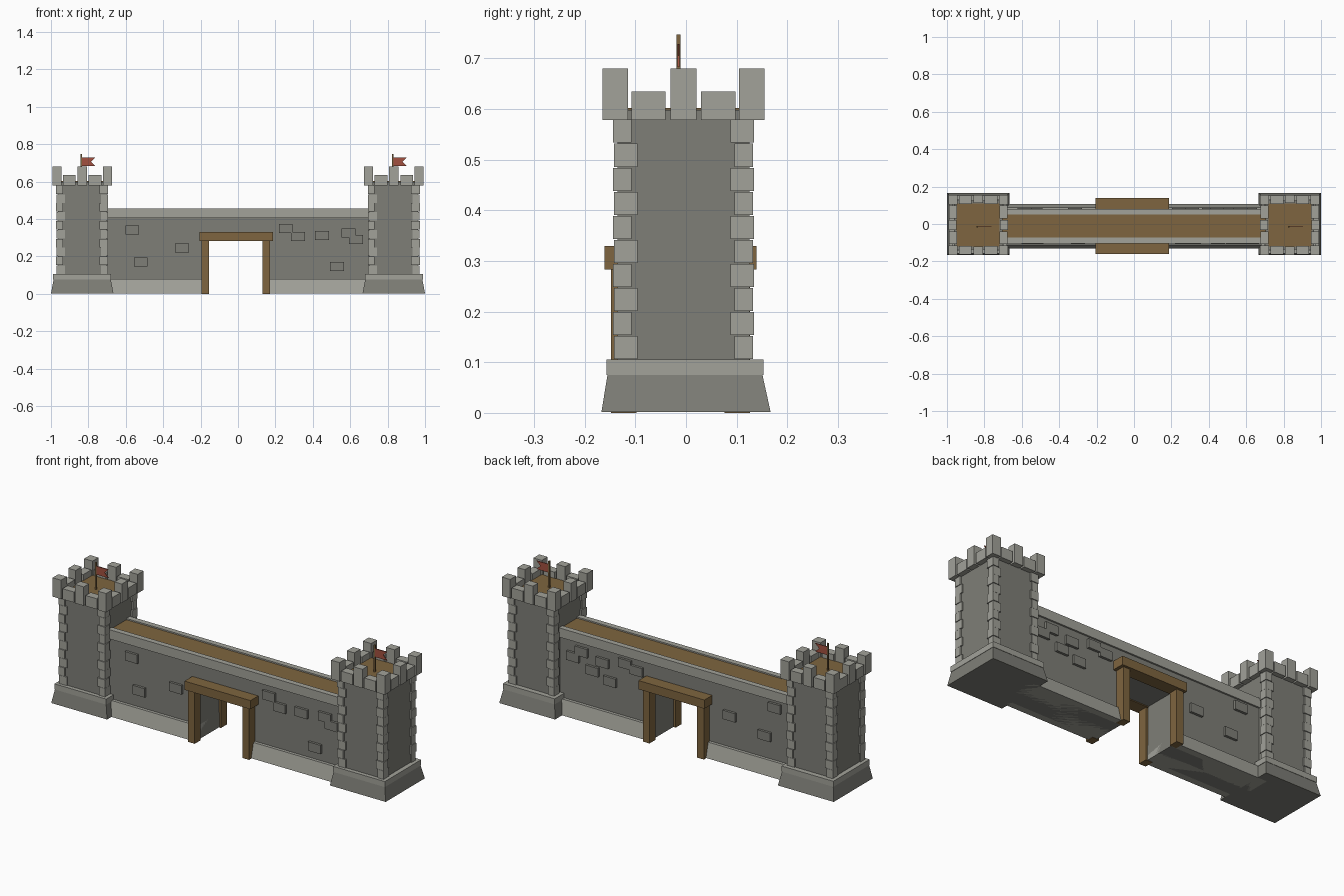
import bpy, bmesh, math

if "Cube" in bpy.data.objects:
    bpy.data.objects.remove(bpy.data.objects["Cube"])


def mat(name, c):
    m = bpy.data.materials.new(name)
    m.diffuse_color = (*c, 1)
    m.use_nodes = True
    m.node_tree.nodes["Principled BSDF"].inputs["Base Color"].default_value = m.diffuse_color
    return m


DARK = mat("dark_stone", (0.21, 0.21, 0.185))
LIGHT = mat("light_stone", (0.36, 0.36, 0.32))
WOOD = mat("wood", (0.21, 0.13, 0.05))
RED = mat("red_cloth", (0.36, 0.08, 0.05))


def finish(name, bm, m):
    bmesh.ops.recalc_face_normals(bm, faces=bm.faces)
    me = bpy.data.meshes.new(name)
    bm.to_mesh(me)
    bm.free()
    me.materials.append(m)
    ob = bpy.data.objects.new(name, me)
    bpy.context.collection.objects.link(ob)
    return ob


def boxes(name, ranges, m):
    """One object from many (x0, x1, y0, y1, z0, z1) boxes."""
    bm = bmesh.new()
    for x0, x1, y0, y1, z0, z1 in ranges:
        vs = bmesh.ops.create_cube(bm, size=1)["verts"]
        for v in vs:
            v.co = (x1 if v.co.x > 0 else x0, y1 if v.co.y > 0 else y0,
                    z1 if v.co.z > 0 else z0)
    return finish(name, bm, m)


def prism(name, profile, axis, a, b, m):
    """Extrude a profile along x (profile is y,z) or y (profile is x,z)."""
    bm = bmesh.new()
    put = (lambda p, t: (t, *p)) if axis == "x" else (lambda p, t: (p[0], t, p[1]))
    f = bm.faces.new([bm.verts.new(put(p, a)) for p in profile])
    ext = bmesh.ops.extrude_face_region(bm, geom=[f])["geom"]
    for v in ext:
        if isinstance(v, bmesh.types.BMVert):
            v.co["xy".index(axis)] = b
    return finish(name, bm, m)


def cbox(cx, cy, hx, hy, z0, z1):
    return (cx - hx, cx + hx, cy - hy, cy + hy, z0, z1)


def tower(side, cx):
    cy = -0.005
    # battered plinth and its capping slab
    bm = bmesh.new()
    for v in bmesh.ops.create_cube(bm, size=2)["verts"]:
        h = 0.153 if v.co.z > 0 else 0.167
        y = -0.002 if v.co.z > 0 else 0
        v.co = (cx + v.co.x * h, y + v.co.y * h, 0.075 if v.co.z > 0 else 0.002)
    finish(side + "_tower_plinth", bm, DARK)
    boxes(side + "_tower_plinth_slab", [cbox(cx, -0.002, .155, .155, .075, .105)], LIGHT)
    boxes(side + "_tower_shaft", [cbox(cx, cy, .13, .13, .1, .598)], DARK)
    boxes(side + "_tower_deck", [cbox(cx, cy, .115, .115, .59, .602)], WOOD)
    # alternating corner stones
    q, n = [], 10
    dz = (0.58 - 0.105) / n
    for i in range(n):
        for sx in (-1, 1):
            for sy in (-1, 1):
                a, b = (.046, .036) if (i + (sx * sy > 0)) % 2 else (.036, .046)
                o = .139 if i % 2 else .137
                q.append(cbox(cx + sx * (o - a / 2), cy + sy * (o - b / 2), a / 2, b / 2,
                              .105 + i * dz + .001, .105 + (i + 1) * dz - .001))
    boxes(side + "_tower_corner_stones", q, LIGHT)
    # crown: tall merlons at corners and mid sides, low ones between
    t = []
    for sx in (-1, 1):
        for sy in (-1, 1):
            t.append(cbox(cx + sx * .135, cy + sy * .135, .025, .025, .578, .68))
    for s in (-1, 1):
        for off, w, h, out in ((-.069, .034, .635, .157), (0, .026, .68, .16),
                               (.069, .034, .635, .157)):
            t.append(cbox(cx + s * (out - .022), cy + off, .022, w, .578, h))
            t.append(cbox(cx + off, cy + s * (out - .022), w, .022, .578, h))
    boxes(side + "_tower_battlements", t, LIGHT)
    # flag with swallow tail
    px, py = cx - .005, -.015
    boxes(side + "_flag_pole", [cbox(px, py, .004, .004, .6, .747)], WOOD)
    prism(side + "_flag", [(px, .683), (px + .075, .683), (px + .052, .706),
                           (px + .075, .728), (px, .728)], "y", py - .002, py + .002, RED)


for side, cx in (("left", -.833), ("right", .833)):
    tower(side, cx)

# curtain wall around the gate opening
W, G0, G1 = -.011, -.165, .142
boxes("wall_body", [(-.72, G0, W - .083, W + .083, .002, .43),
                    (G1, .72, W - .083, W + .083, .002, .43),
                    (G0, G1, W - .083, W + .083, .288, .43)], DARK)
foot = [(W - .119, .002), (W + .119, .002), (W + .1, .08), (W - .1, .08)]
prism("left_wall_footing", foot, "x", -.72, G0, LIGHT)
prism("right_wall_footing", foot, "x", G1, .72, LIGHT)
boxes("wall_coping", [(-.71, .71, W + min(s * .062, s * .092), W + max(s * .062, s * .092),
                       .405, .455) for s in (-1, 1)], LIGHT)
boxes("wall_walk", [(-.71, .71, W - .064, W + .064, .42, .448)], WOOD)

# projecting stones on both wall faces
front = [(-.565, .34), (-.52, .17), (-.30, .245), (.255, .35), (.32, .305),
         (.45, .312), (.59, .325), (.63, .29), (.53, .145)]
back = [(.62, .32), (.57, .36), (.445, .335), (.505, .275), (.31, .365), (.24, .345),
        (.40, .245), (-.585, .365), (-.315, .25), (-.525, .2)]
for name, pts, s in (("front_wall_stones", front, -1), ("back_wall_stones", back, 1)):
    boxes(name, [cbox(x, W + s * .083, .037, .013, z - .024, z + .024) for x, z in pts], DARK)

# timber gate frames front and back
for name, s in (("front", -1), ("back", 1)):
    y = W + s * .112
    boxes(name + "_gate_posts", [cbox(-.175, y, .02, .025, 0, .29),
                                 cbox(.15, y, .02, .025, 0, .29)], WOOD)
    boxes(name + "_gate_lintel", [cbox(-.01, W + s * .115, .197, .035, .283, .33)], WOOD)
